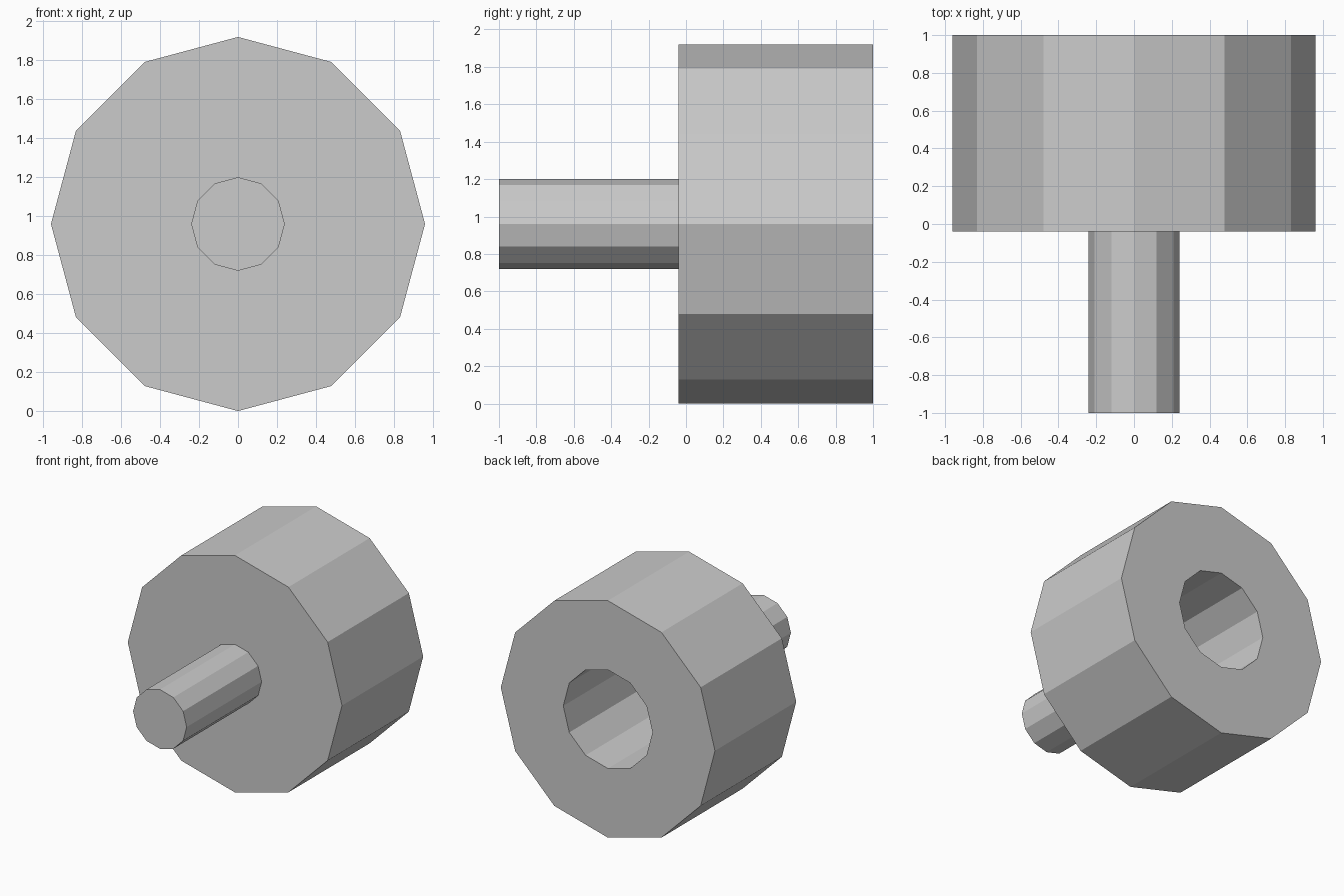
import bpy
import bmesh
from math import sin, cos, tau

old = bpy.data.objects.get("Cube")
if old:
    bpy.data.objects.remove(old, do_unlink=True)

SIDES = 12
U = 0.08            # base unit
AXIS_Z = 12 * U     # height of the shared axis
STEP_Y = -0.04      # front face of the drum

# Plain grey material
grey = bpy.data.materials.new("light_grey")
grey.use_nodes = True
colour = (0.6, 0.6, 0.6, 1)
grey.diffuse_color = colour
grey.node_tree.nodes["Principled BSDF"].inputs["Base Color"].default_value = colour


def lathe(name, profile):
    """Join twelve-sided rings along y, given as (radius, y), and cap both ends."""
    bm = bmesh.new()
    rings = [[bm.verts.new((r * sin(tau * i / SIDES), y, AXIS_Z + r * cos(tau * i / SIDES)))
              for i in range(SIDES)] for r, y in profile]
    for a, b in zip(rings, rings[1:]):
        for i in range(SIDES):
            j = (i + 1) % SIDES
            bm.faces.new((a[i], a[j], b[j], b[i]))
    bm.faces.new(rings[0])
    bm.faces.new(rings[-1])
    bmesh.ops.recalc_face_normals(bm, faces=bm.faces)
    mesh = bpy.data.meshes.new(name)
    bm.to_mesh(mesh)
    bm.free()
    mesh.materials.append(grey)
    obj = bpy.data.objects.new(name, mesh)
    bpy.context.collection.objects.link(obj)
    return obj


# Front pin, drum and blind bore in one closed solid
lathe("drum_with_pin_and_bore", [
    (3 * U, -1), (3 * U, STEP_Y),           # pin
    (12 * U, STEP_Y), (12 * U, 1),          # drum
    (5 * U, 1), (5 * U, STEP_Y + U),        # bore
])
